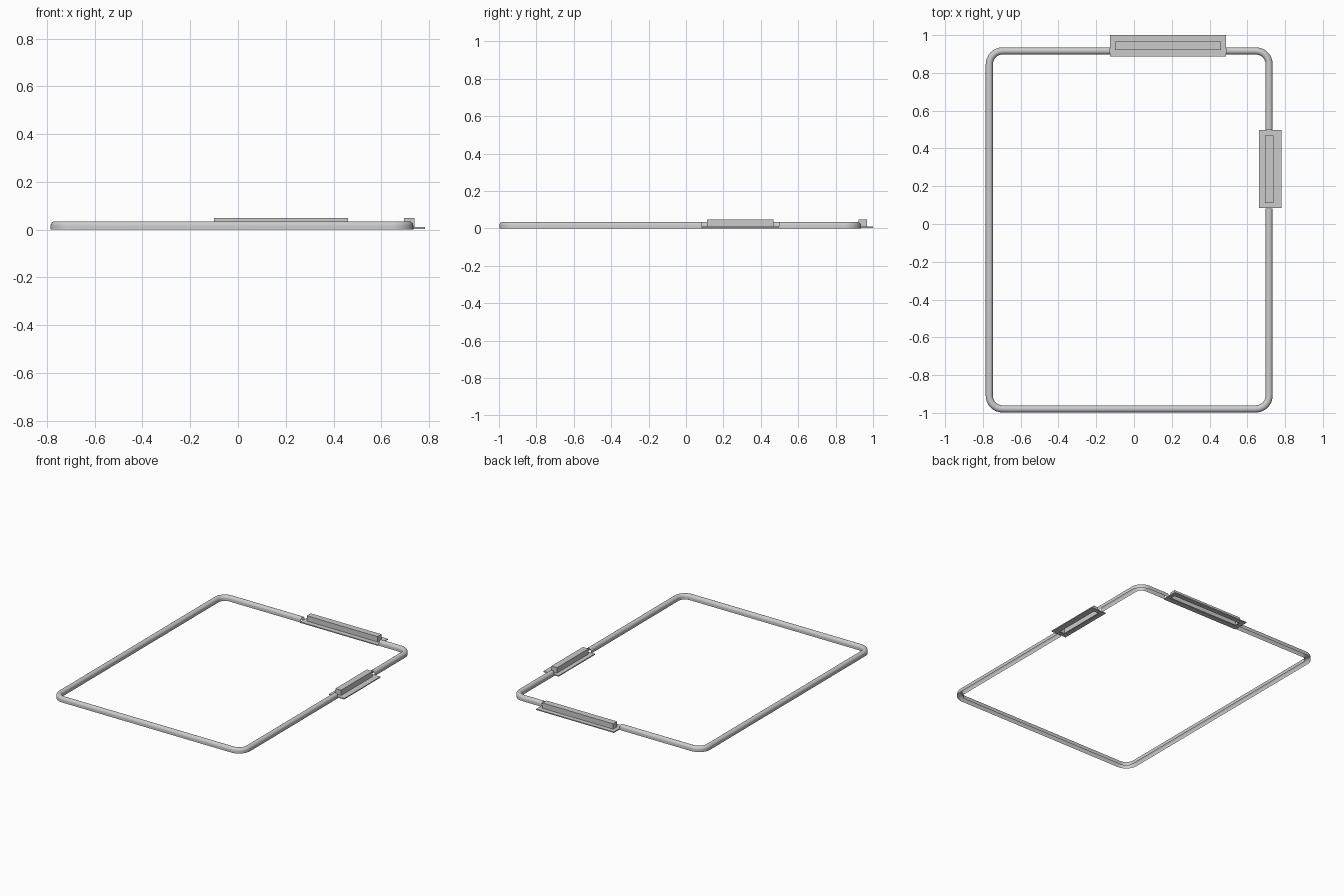
import bpy, bmesh, math
from mathutils import Vector

if "Cube" in bpy.data.objects:
    bpy.data.objects.remove(bpy.data.objects["Cube"])

R, STEPS = 0.07, 8          # corner radius of the centre line
W, H = 0.019, 0.035         # half width and height of the channel
X0, X1, Y0, Y1 = -0.766, 0.715, -0.979, 0.916


def finish(name, bm, smooth):
    me = bpy.data.meshes.new(name)
    bm.to_mesh(me)
    bm.free()
    ob = bpy.data.objects.new(name, me)
    bpy.context.collection.objects.link(ob)
    if smooth:
        bpy.ops.object.select_all(action='DESELECT')
        ob.select_set(True)
        bpy.context.view_layer.objects.active = ob
        bpy.ops.object.shade_smooth_by_angle(angle=math.radians(40))
    return ob


def corner(cx, cy, start):
    """Quarter turn as (point, outward direction), counter-clockwise."""
    out = []
    for i in range(STEPS + 1):
        a = math.radians(start + 90 * i / STEPS)
        d = Vector((math.cos(a), math.sin(a), 0))
        out.append((Vector((cx, cy, 0)) + d * R, d))
    return out


# Arched channel section, open underneath: (outward offset, height)
section = [(W, 0)] + [(W * math.cos(math.pi * i / 12), H - W + W * math.sin(math.pi * i / 12))
                      for i in range(13)] + [(-W, 0)]


def channel(name, path):
    bm = bmesh.new()
    rows = [[bm.verts.new(p + d * o + Vector((0, 0, z))) for o, z in section] for p, d in path]
    for a, b in zip(rows, rows[1:]):
        for i in range(len(section) - 1):
            bm.faces.new((a[i], b[i], b[i + 1], a[i + 1]))
    return finish(name, bm, True)


def cover(name, flange, box):
    """Hollow raised cover on a flat flange, open underneath; each rect is x0, x1, y0, y1."""
    bm = bmesh.new()

    def loop(r, z):
        return [bm.verts.new((x, y, z)) for x, y in
                ((r[0], r[2]), (r[1], r[2]), (r[1], r[3]), (r[0], r[3]))]
    loops = [loop(box, 0.003), loop(flange, 0.003), loop(flange, 0.01),
             loop(box, 0.01), loop(box, 0.048)]
    for a, b in zip(loops, loops[1:]):
        for i in range(4):
            j = (i + 1) % 4
            bm.faces.new((a[i], a[j], b[j], b[i]))
    bm.faces.new(loops[-1])
    return finish(name, bm, False)


E, N = Vector((1, 0, 0)), Vector((0, 1, 0))

# Short channel run between the two covers
channel("short_channel",
        [(Vector((X1, 0.498, 0)), E)] + corner(X1 - R, Y1 - R, 0) + [(Vector((0.488, Y1, 0)), N)])

# Long channel run around the other three corners
channel("long_channel",
        [(Vector((-0.128, Y1, 0)), N)] + corner(X0 + R, Y1 - R, 90)
        + corner(X0 + R, Y0 + R, 180) + corner(X1 - R, Y0 + R, 270)
        + [(Vector((X1, 0.082, 0)), E)])

# Raised covers on the back and right sides
cover("back_cover", (-0.128, 0.488, 0.887, 1.0), (-0.1, 0.461, 0.922, 0.967))
cover("side_cover", (0.662, 0.782, 0.086, 0.497), (0.694, 0.739, 0.112, 0.469))
